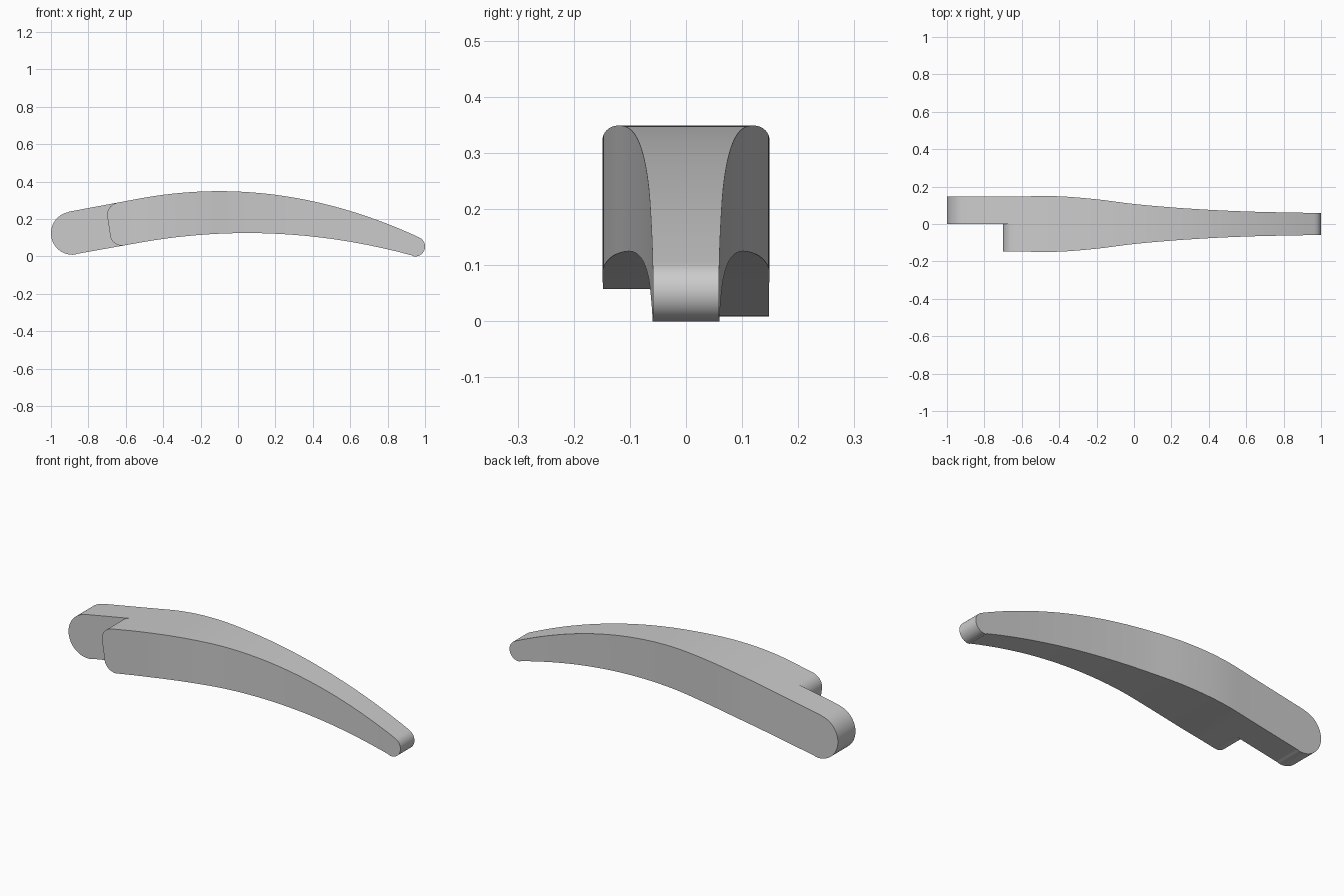
import bpy, bmesh
from math import sqrt, sin, pi, radians

cube = bpy.data.objects.get("Cube")
if cube:
    bpy.data.objects.remove(cube, do_unlink=True)

JOIN = -0.6   # x where the two halves become one body


def arch(x, peak_x, peak_z, spread, bend=-0.53):
    """Shallow arc that runs on as a straight line left of the bend."""
    xc = max(x, bend)
    slope = -2 * (xc - peak_x) / spread
    return peak_z - (xc - peak_x) ** 2 / spread + slope * (x - xc)


def arc(x, cx, cz, r, sign):
    return cz + sign * sqrt(max(0, r * r - (x - cx) ** 2))


def top(x, front):
    if x > 0.968:                       # round tip
        return arc(x, 0.947, 0.053, 0.053, 1)
    if front and x < -0.647:            # corner of the short half
        return arc(x, -0.635, 0.222, 0.065, 1)
    if x < -0.905:                      # round end of the long half
        return arc(x, -0.885, 0.124, 0.115, 1)
    return arch(x, -0.1, 0.349, 4.62)


def bottom(x, front):
    if x > 0.933:
        return arc(x, 0.947, 0.053, 0.053, -1)
    if front and x < -0.685:
        return 0.222 - (x + 0.7) * 6.6
    if front and x < -0.608:
        return arc(x, -0.62, 0.123, 0.065, -1)
    if x < -0.865:
        return arc(x, -0.885, 0.124, 0.115, -1)
    return arch(x, 0.05, 0.125, 6.48)


# Half width at even steps along the length
WIDTHS = [0.148, 0.148, 0.132, 0.107, 0.089, 0.076, 0.067, 0.062, 0.059]


def half_width(x):
    t = min(max((x + 0.6) / 0.2, 0), 7.999)
    i = int(t)
    f = t - i
    a, b, c, d = (WIDTHS[min(max(i + k, 0), 8)] for k in (-1, 0, 1, 2))
    return b + 0.5 * f * (c - a + f * (2*a - 5*b + 4*c - d + f * (3*(b - c) + d - a)))


def eased(start, end, n):
    """Steps that crowd together at the start, for round ends."""
    return [start + (end - start) * (1 - sin(pi / 2 * (1 - i / n))) for i in range(n + 1)]


def add_half(bm, side, stations, front):
    rings = []
    for x in stations:
        w = side * half_width(x)
        zt, zb = top(x, front), bottom(x, front)
        rings.append([bm.verts.new(p) for p in
                      ((x, 0, zb), (x, w, zb), (x, w, zt), (x, 0, zt))])
    for ra, rb, x in zip(rings, rings[1:], stations):
        # the inner wall is needed only where the halves are apart
        for k in range(4 if x < JOIN - 0.0001 else 3):
            m = (k + 1) % 4
            bm.faces.new((ra[k], rb[k], rb[m], ra[m]))


shared = [JOIN + 1.5 * i / 60 for i in range(61)] + eased(1, 0.9, 24)[-2::-1]
long_end = eased(-1, -0.8, 36) + [-0.7]
short_end = sorted(set(eased(-0.7, JOIN, 20)[:-1] + eased(-0.685, JOIN, 20)[:-1]))

bm = bmesh.new()
add_half(bm, 1, long_end + shared, False)
add_half(bm, -1, short_end + shared, True)
bmesh.ops.remove_doubles(bm, verts=bm.verts, dist=0.00002)
bmesh.ops.recalc_face_normals(bm, faces=bm.faces)

mesh = bpy.data.meshes.new("curved_handle")
bm.to_mesh(mesh)
bm.free()
handle = bpy.data.objects.new("curved_handle", mesh)
bpy.context.collection.objects.link(handle)

# Plain grey material
grey = bpy.data.materials.new("light_grey")
grey.use_nodes = True
colour = (0.6, 0.6, 0.6, 1)
grey.diffuse_color = colour
grey.node_tree.nodes["Principled BSDF"].inputs["Base Color"].default_value = colour
mesh.materials.append(grey)

# Smooth curves with crisp side edges
bpy.ops.object.select_all(action="DESELECT")
handle.select_set(True)
bpy.context.view_layer.objects.active = handle
bpy.ops.object.shade_smooth_by_angle(angle=radians(30))
